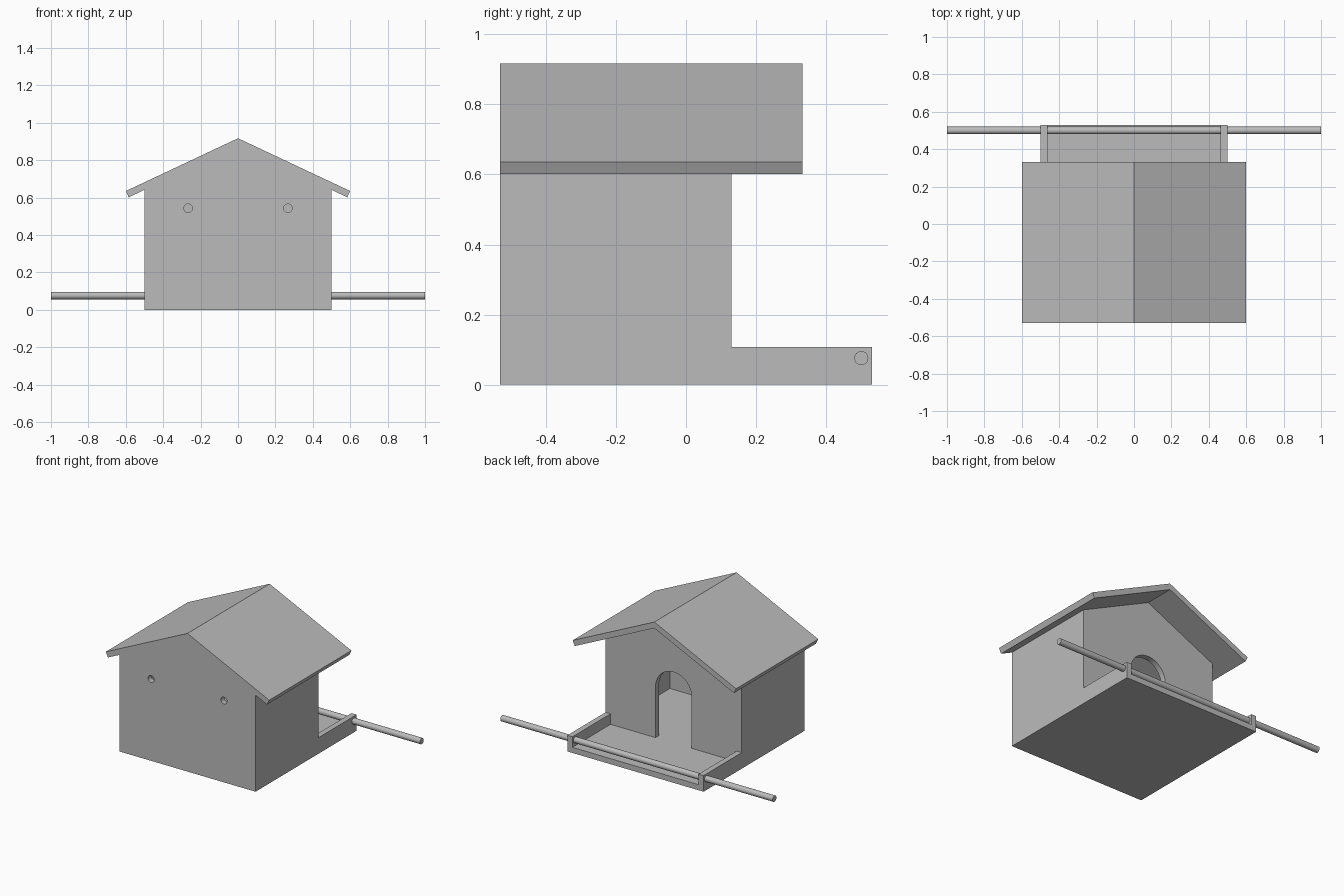
import bpy, bmesh, math
from mathutils import Vector

if "Cube" in bpy.data.objects:
    bpy.data.objects.remove(bpy.data.objects["Cube"], do_unlink=True)

grey = bpy.data.materials.new("plain_grey")
grey.use_nodes = True
COLOUR = (0.5, 0.5, 0.5, 1)
grey.diffuse_color = COLOUR
grey.node_tree.nodes["Principled BSDF"].inputs["Base Color"].default_value = COLOUR

# Shared dimensions
HALF, WALL = 0.5, 0.037
FRONT, DOOR_Y, TRAY_Y = -0.53, 0.13, 0.53
PEAK, EAVE_X, SLOPE = 0.917, 0.6, math.radians(25.2)
DROP = WALL / math.cos(SLOPE)


def roof_z(x):
    return PEAK - abs(x) * math.tan(SLOPE)


def prism(name, points, axis, lo, hi):
    """Extrude a profile, (x, z) along y or (y, z) along x."""
    bm = bmesh.new()
    place = (lambda a, b: (a, lo, b)) if axis == "y" else (lambda a, b: (lo, a, b))
    face = bm.faces.new([bm.verts.new(place(a, b)) for a, b in points])
    new = bmesh.ops.extrude_face_region(bm, geom=[face])["geom"]
    move = Vector((0, hi - lo, 0) if axis == "y" else (hi - lo, 0, 0))
    bmesh.ops.translate(bm, vec=move, verts=[g for g in new if isinstance(g, bmesh.types.BMVert)])
    bmesh.ops.recalc_face_normals(bm, faces=bm.faces)
    mesh = bpy.data.meshes.new(name)
    bm.to_mesh(mesh)
    bm.free()
    mesh.materials.append(grey)
    obj = bpy.data.objects.new(name, mesh)
    bpy.context.collection.objects.link(obj)
    return obj


def box(a0, a1, b0, b1):
    return [(a0, b0), (a1, b0), (a1, b1), (a0, b1)]


def arc(a, b, r, start, end, n):
    steps = [start + (end - start) * i / n for i in range(n + 1)]
    return [(a + r * math.cos(t), b + r * math.sin(t)) for t in steps]


def activate(obj):
    bpy.ops.object.select_all(action="DESELECT")
    obj.select_set(True)
    bpy.context.view_layer.objects.active = obj


def cut(obj, cutter, operation="DIFFERENCE"):
    mod = obj.modifiers.new("cut", "BOOLEAN")
    mod.operation, mod.solver, mod.object = operation, "EXACT", cutter
    activate(obj)
    bpy.ops.object.modifier_apply(modifier=mod.name)
    bpy.data.objects.remove(cutter, do_unlink=True)


# House and feeding tray: one L-shaped solid trimmed to the gable
house = prism("house_and_tray", [(FRONT, 0), (TRAY_Y, 0), (TRAY_Y, 0.107), (DOOR_Y, 0.107),
                                 (DOOR_Y, 1), (FRONT, 1)], "x", -HALF, HALF)
gable = [(-0.7, -0.1), (0.7, -0.1), (0.7, roof_z(0.7) - DROP),
         (0, PEAK - DROP), (-0.7, roof_z(0.7) - DROP)]
cut(house, prism("gable_trim", gable, "y", -1, 1), "INTERSECT")

# Hollow room and tray
inner = HALF - WALL
cut(house, prism("room", box(-inner, inner, WALL, 1.2), "y", FRONT + WALL, DOOR_Y - WALL))
cut(house, prism("tray_hollow", box(-inner, inner, WALL, 0.2), "y", DOOR_Y, 0.7))

# Arched doorway and two round holes in the front wall
DOOR_R = 0.133
door = [(-DOOR_R, WALL), (DOOR_R, WALL)] + arc(0, 0.375, DOOR_R, 0, math.pi, 24)
cut(house, prism("doorway", door, "y", 0, 0.2))
for side in (-1, 1):
    ring = arc(side * 0.267, 0.543, 0.023, 0, math.tau, 24)[:-1]
    cut(house, prism("hole", ring, "y", -0.7, -0.4))

# Roof: two sloping boards joined at the ridge
foot_x = EAVE_X - WALL * math.sin(SLOPE)
foot_z = roof_z(EAVE_X) - WALL * math.cos(SLOPE)
roof = prism("roof", [(0, PEAK), (EAVE_X, roof_z(EAVE_X)), (foot_x, foot_z), (0, PEAK - DROP),
                      (-foot_x, foot_z), (-EAVE_X, roof_z(EAVE_X))], "y", FRONT, 0.332)

# Perch rod through the tray sides
perch = prism("perch_rod", arc(0.5, 0.076, 0.02, 0, math.tau, 32)[:-1], "x", -1, 1)

for obj in (house, perch):
    activate(obj)
    bpy.ops.object.shade_smooth_by_angle(angle=math.radians(30))
